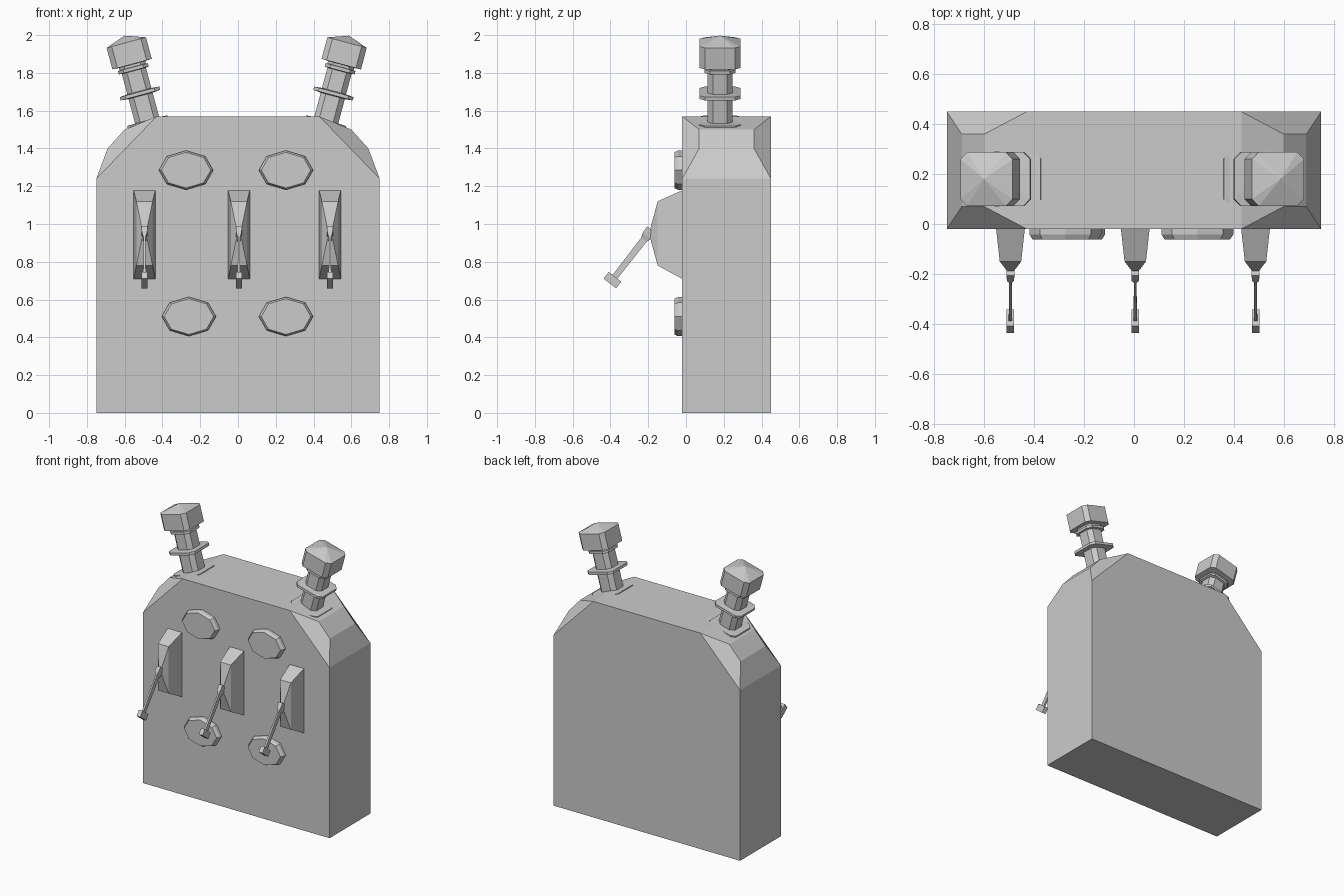
import bpy, bmesh
from math import radians, cos, sin, pi
from mathutils import Matrix, Vector

if "Cube" in bpy.data.objects:
    bpy.data.objects.remove(bpy.data.objects["Cube"])


def make(name, verts, faces, matrix=Matrix()):
    bm = bmesh.new()
    vs = [bm.verts.new(matrix @ Vector(v)) for v in verts]
    for f in faces:
        bm.faces.new([vs[i] for i in f])
    bmesh.ops.recalc_face_normals(bm, faces=bm.faces)
    me = bpy.data.meshes.new(name)
    bm.to_mesh(me)
    bm.free()
    ob = bpy.data.objects.new(name, me)
    bpy.context.collection.objects.link(ob)
    return ob


def loft(name, rings, matrix=Matrix(), tip=None):
    """Skin equal-length rings and close both ends (the last one to a tip if given)."""
    n, m = len(rings[0]), len(rings)
    verts = [v for r in rings for v in r]
    faces = [tuple(range(n))]
    for k in range(m - 1):
        for i in range(n):
            j = (i + 1) % n
            faces.append((k*n + i, k*n + j, (k+1)*n + j, (k+1)*n + i))
    last = [(m-1)*n + i for i in range(n)]
    if tip:
        verts.append(tip)
        faces += [(last[i], last[(i+1) % n], m*n) for i in range(n)]
    else:
        faces.append(tuple(last))
    return make(name, verts, faces, matrix)


# cabinet: front and back outlines, with inset shoulder points at both top corners
outline = [(.75, 0), (.75, 1.24), (.43, 1.57), (-.43, 1.57), (-.75, 1.24), (-.75, 0)]
verts = [(x, y, z) for y in (-.02, .45) for x, z in outline]
for s in (1, -1):
    verts += [(s*x, y, z) for y in (.07, .36) for x, z in ((.69, 1.40), (.60, 1.50))]
faces = [tuple(range(6)), tuple(range(6, 12)), (0, 1, 7, 6), (4, 5, 11, 10),
         (2, 3, 9, 8), (5, 0, 6, 11)]
for a, b, o in ((1, 2, 12), (4, 3, 16)):
    faces += [(a, o, o+1, b), (a+6, o+2, o+3, b+6), (a, a+6, o+2, o),
              (o, o+2, o+3, o+1), (o+1, o+3, b+6, b)]
make("cabinet", verts, faces)


# insulators: stacked square sections with cut corners, leaning outward
def cut_square(h, t):
    c = h - .028
    return [(h, -c, t), (h, c, t), (c, h, t), (-c, h, t),
            (-h, c, t), (-h, -c, t), (-c, -h, t), (c, -h, t)]


profile = [(-.015, .11), (.002, .11), (.004, .066), (.138, .066), (.142, .108),
           (.160, .108), (.164, .066), (.275, .066), (.278, .082), (.295, .082),
           (.297, .072), (.31, .072), (.312, .108), (.43, .108)]
for side, x in (("right", .466), ("left", -.48)):
    lean = radians(15 if x > 0 else -15)
    mat = Matrix.Translation((x, .18, 1.545)) @ Matrix.Rotation(lean, 4, 'Y')
    loft(side + "_insulator", [cut_square(h, t) for t, h in profile], mat, (0, 0, .468))

# dials: wide bevelled octagons on the front
for i, (x, z) in enumerate(((-.275, 1.285), (.254, 1.285), (-.26, .51), (.254, .51))):
    rings = [[(x + .144*s*cos(k*pi/4), y, z + .104*s*sin(k*pi/4)) for k in range(8)]
             for y, s in ((-.01, 1), (-.042, 1), (-.062, .91))]
    loft(f"dial_{i+1}", rings)

# switches: pinched housing, hub, lever and handle
for i, x in enumerate((-.495, .005, .487)):
    mat = Matrix.Translation((x, 0, 0))
    hv = []
    for y, z, w in ((-.015, 1.18, .058), (-.015, .707, .058), (-.15, 1.12, .043),
                    (-.15, .78, .043), (-.188, .98, .014), (-.188, .92, .014)):
        hv += [(-w, y, z), (w, y, z)]
    hf = [(0, 1, 3, 2), (0, 1, 5, 4), (2, 3, 7, 6), (4, 5, 9, 8), (8, 9, 11, 10),
          (10, 11, 7, 6)]
    for s in (0, 1):
        hf += [(s, 4+s, 6+s, 2+s), (4+s, 8+s, 10+s, 6+s)]
    make(f"switch_housing_{i+1}", hv, hf, mat)

    # lever runs along local -z, tipped forward
    lm = Matrix.Translation((x, -.185, .965)) @ Matrix.Rotation(radians(-38), 4, 'X')

    def section(t, hx, hy):
        return [(-hx, -hy, -t), (hx, -hy, -t), (hx, hy, -t), (-hx, hy, -t)]
    loft(f"switch_lever_{i+1}", [section(-.005, .016, .03), section(.035, .014, .028),
         section(.06, .005, .018), section(.32, .007, .016)], lm)
    loft(f"switch_handle_{i+1}", [section(.31, .015, .042), section(.355, .015, .042)], lm)
